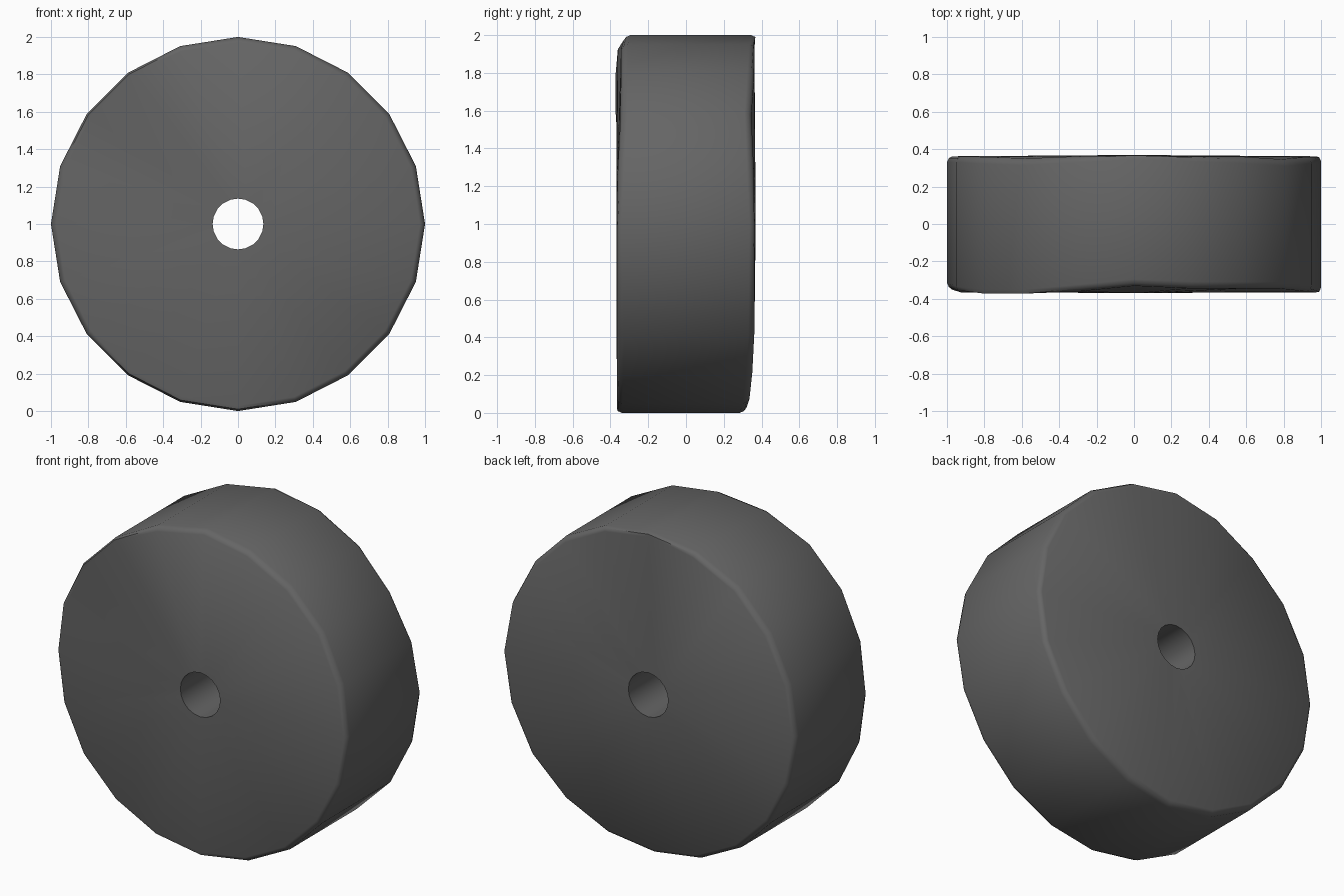
import bpy, bmesh
from math import sin, cos, radians, pi

if "Cube" in bpy.data.objects:
    bpy.data.objects.remove(bpy.data.objects["Cube"])

SIDES = 20
HOLE = 0.136
HUB = 0.368

# uneven rim depth: (angle in degrees, depth of the outer wall edge)
FRONT = [(0, .34), (36, .31), (72, .308), (90, .295), (108, .325), (126, .35), (144, .35),
         (180, .315), (216, .335), (270, .34), (324, .33), (360, .34)]
BACK = [(0, .335), (36, .31), (54, .325), (90, .345), (126, .315), (162, .33),
        (198, .33), (234, .30), (270, .285), (288, .30), (324, .33), (360, .335)]


def depth(table, deg):
    for (a, p), (b, q) in zip(table, table[1:]):
        if a <= deg <= b:
            return p + (q - p) * (deg - a) / (b - a)


def profile(deg):
    # closed cross-section (radius, y), from front hub round to back hub
    f, b = depth(FRONT, deg), depth(BACK, deg)
    return [(HOLE, -HUB), (.972, -min(f + .036, .366)), (.99, -f - .022), (1, -f),
            (1, b), (.99, b + .022), (.972, min(b + .036, .362)), (HOLE, HUB)]


# wheel: sweep the changing profile around the y axis
bm = bmesh.new()
rings = []
for i in range(SIDES):
    deg = 360 * i / SIDES
    a = radians(deg)
    rings.append([bm.verts.new((r * cos(a), y, 1 + r * sin(a))) for r, y in profile(deg)])
n = len(rings[0])
for i in range(SIDES):
    p, q = rings[i], rings[(i + 1) % SIDES]
    for j in range(n):
        k = (j + 1) % n
        bm.faces.new((p[j], p[k], q[k], q[j]))
bmesh.ops.recalc_face_normals(bm, faces=bm.faces)
mesh = bpy.data.meshes.new("stone_wheel")
bm.to_mesh(mesh)
bm.free()
wheel = bpy.data.objects.new("stone_wheel", mesh)
bpy.context.collection.objects.link(wheel)

# smooth rim, crisp hole edges
bpy.context.view_layer.objects.active = wheel
wheel.select_set(True)
bpy.ops.object.shade_smooth_by_angle(angle=radians(40))

# dark stone grey
mat = bpy.data.materials.new("dark_stone")
mat.diffuse_color = (.13, .13, .13, 1)
mat.use_nodes = True
mat.node_tree.nodes["Principled BSDF"].inputs["Base Color"].default_value = mat.diffuse_color
mesh.materials.append(mat)
